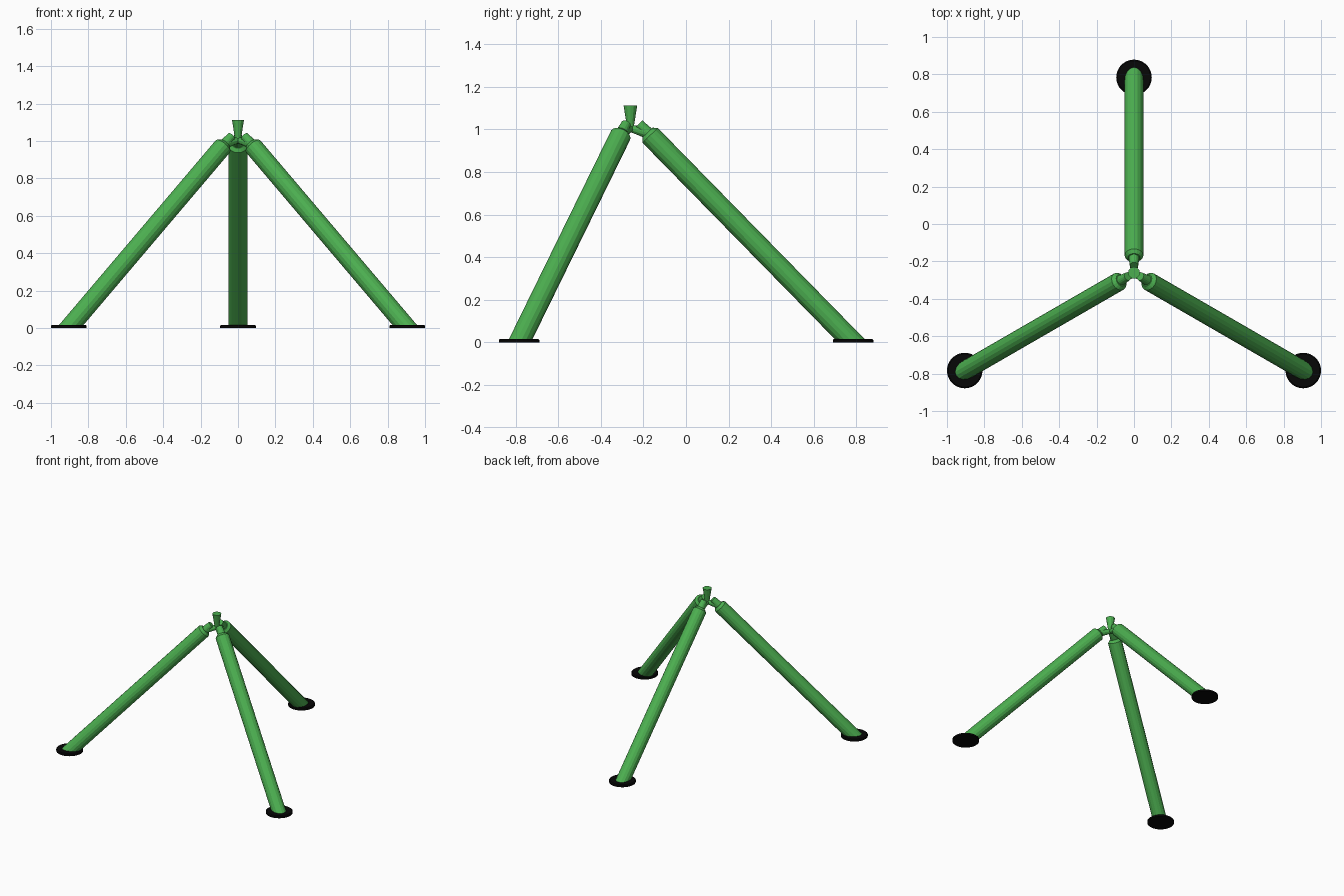
import bpy, bmesh, math
from mathutils import Vector, Matrix

if "Cube" in bpy.data.objects:
    bpy.data.objects.remove(bpy.data.objects["Cube"])

HUB = Vector((0, -0.261, 0))
FOOT_R = 1.045  # distance from hub axis to each foot


def material(name, rgb):
    m = bpy.data.materials.new(name)
    m.diffuse_color = (*rgb, 1)
    m.use_nodes = True
    m.node_tree.nodes["Principled BSDF"].inputs["Base Color"].default_value = m.diffuse_color
    return m


green = material("leaf green", (0.072, 0.429, 0.080))
black = material("rubber black", (0.002, 0.002, 0.002))


def lathe(name, start, direction, profile, sides, mat, cut_z=None):
    """Revolve (distance, radius) pairs round an axis; optionally trim below cut_z."""
    bm = bmesh.new()
    rings = [[bm.verts.new((r * math.cos(2 * math.pi * i / sides),
                            r * math.sin(2 * math.pi * i / sides), d))
              for i in range(sides)] for d, r in profile]
    for a, b in zip(rings, rings[1:]):
        for i in range(sides):
            j = (i + 1) % sides
            bm.faces.new((a[i], a[j], b[j], b[i]))
    bm.faces.new(rings[0][::-1])
    bm.faces.new(rings[-1])
    rot = Vector(direction).to_track_quat('Z', 'Y').to_matrix().to_4x4()
    bm.transform(Matrix.Translation(start) @ rot)
    if cut_z is not None:
        geom = bm.verts[:] + bm.edges[:] + bm.faces[:]
        cut = bmesh.ops.bisect_plane(bm, geom=geom, plane_co=(0, 0, cut_z),
                                     plane_no=(0, 0, 1), clear_inner=True)
        edges = [e for e in cut["geom_cut"] if isinstance(e, bmesh.types.BMEdge)]
        bmesh.ops.holes_fill(bm, edges=edges)
    bmesh.ops.recalc_face_normals(bm, faces=bm.faces)
    me = bpy.data.meshes.new(name)
    bm.to_mesh(me)
    bm.free()
    me.materials.append(mat)
    ob = bpy.data.objects.new(name, me)
    bpy.context.collection.objects.link(ob)
    return ob


for label, deg in (("back", 90), ("left", 210), ("right", 330)):
    out = Vector((math.cos(math.radians(deg)), math.sin(math.radians(deg)), 0))
    base = HUB + out * FOOT_R
    top = HUB + out * 0.08 + Vector((0, 0, 0.985))
    axis = (top - base).normalized()
    length = (top - base).length
    # slanted tube with bevelled shoulder and slim neck
    lathe(label + "_leg", base - axis * 0.1, axis,
          [(0, 0.05), (length + 0.082, 0.05), (length + 0.1, 0.033),
           (length + 0.1, 0.028), (length + 0.158, 0.023)], 16, green, 0.008)
    # round rubber foot
    lathe(label + "_foot", base, (0, 0, 1),
          [(0, 0.095), (0.012, 0.095), (0.017, 0.088)], 32, black)
    # hub arm reaching into the leg neck
    centre = HUB + Vector((0, 0, 1.005))
    lathe(label + "_hub_arm", centre, top - centre,
          [(0, 0.016), (0.075, 0.027)], 12, green)

# flared stub on top of the hub
lathe("hub_stub", HUB + Vector((0, 0, 0.995)), (0, 0, 1),
      [(0, 0.016), (0.03, 0.018), (0.117, 0.032)], 12, green)
